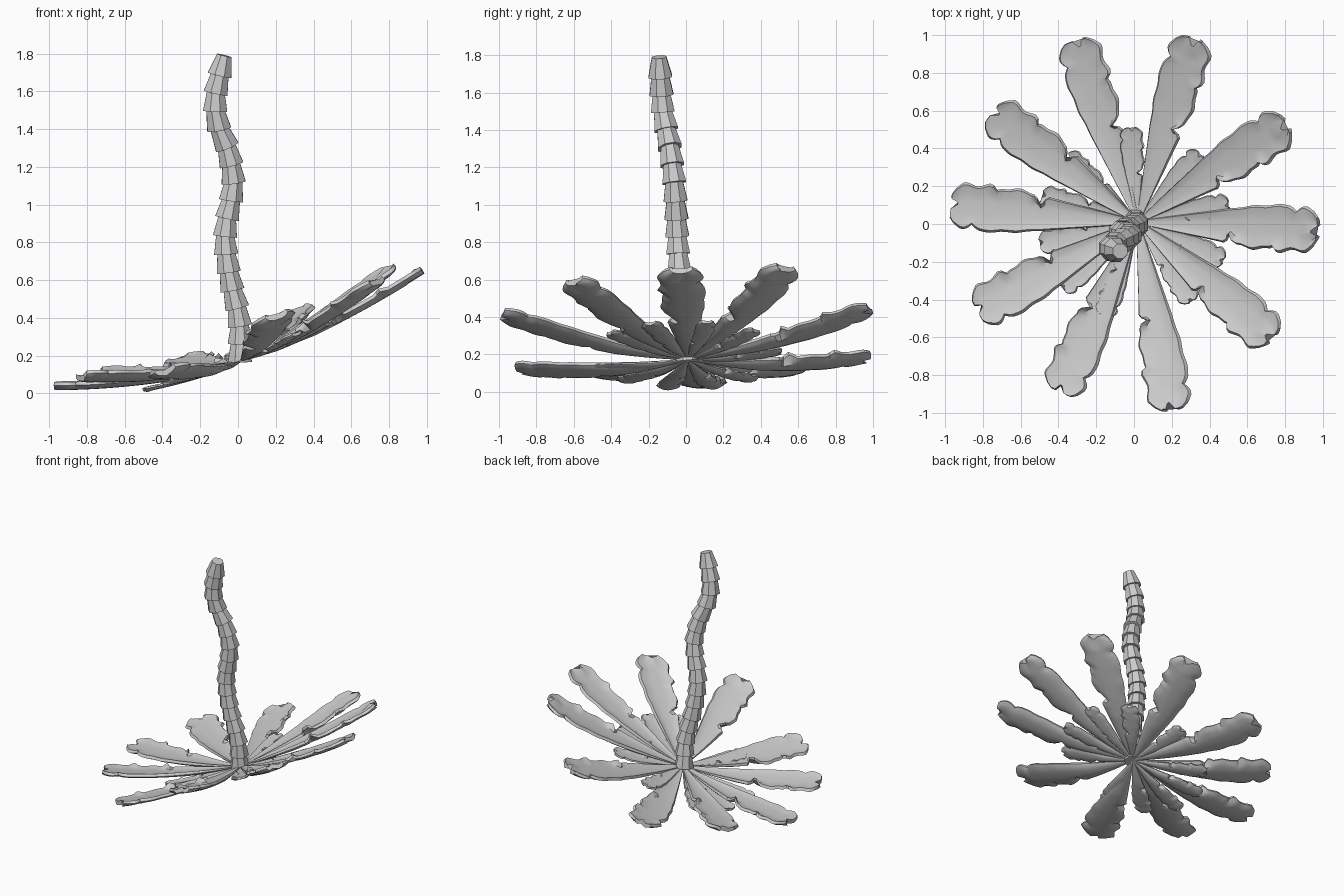
import bpy, bmesh, math
from mathutils import Vector

cube = bpy.data.objects.get("Cube")
if cube:
    bpy.data.objects.remove(cube, do_unlink=True)

grey = bpy.data.materials.new("soft_grey")
grey.use_nodes = True
grey.diffuse_color = (0.6, 0.6, 0.6, 1)
grey.node_tree.nodes["Principled BSDF"].inputs["Base Color"].default_value = (0.6, 0.6, 0.6, 1)

HUB = Vector((0.02, 0.01, 0.175))
TILT = 0.31          # slope of the whole crown towards +x


def interp(table, t):
    for (a, va), (b, vb) in zip(table, table[1:]):
        if t <= b:
            return va + (vb - va) * (t - a) / (b - a)
    return table[-1][1]


def peak(t, centre, reach):
    return max(0, 1 - abs(t - centre) / reach)


def add_object(name, bm, smooth):
    bmesh.ops.recalc_face_normals(bm, faces=bm.faces)
    mesh = bpy.data.meshes.new(name)
    bm.to_mesh(mesh)
    bm.free()
    obj = bpy.data.objects.new(name, mesh)
    mesh.materials.append(grey)
    bpy.context.collection.objects.link(obj)
    if smooth:
        bpy.ops.object.select_all(action='DESELECT')
        obj.select_set(True)
        bpy.context.view_layer.objects.active = obj
        bpy.ops.object.shade_smooth_by_angle(angle=math.radians(35))
    return obj


def skin(bm, rings):
    # join closed rings into a capped tube
    for a, b in zip(rings, rings[1:]):
        for i in range(len(a)):
            j = (i + 1) % len(a)
            bm.faces.new((a[i], a[j], b[j], b[i]))
    bm.faces.new(rings[0])
    bm.faces.new(rings[-1])


# Leaf outline and cross-section (side position, height)
WIDTH = [(0, 0.008), (0.2, 0.042), (0.4, 0.075), (0.55, 0.1), (0.7, 0.12),
         (0.85, 0.125), (0.94, 0.115), (0.98, 0.095), (1, 0.07)]
SECTION = [(-1, -0.006), (-0.9, 0.012), (-0.6, 0.003), (-0.3, 0), (-0.1, 0), (0.3, 0),
           (0.6, 0.003), (0.9, 0.012), (1, -0.006), (0.8, -0.02), (0.4, -0.03),
           (-0.1, -0.033), (-0.3, -0.032), (-0.6, -0.027), (-0.8, -0.02)]
STEPS = 50


def leaf(name, tip, scale, rise):
    span = tip - HUB
    length = Vector((span.x, span.y)).length
    along = Vector((span.x / length, span.y / length, 0))
    side = Vector((-along.y, along.x, -along.y * TILT)).normalized()
    bm = bmesh.new()
    rings = []
    for k in range(STEPS + 1):
        t = k / STEPS
        slope = (span.z - rise + 2 * rise * t) / length
        up = (along + Vector((0, 0, slope))).cross(side).normalized()
        if up.z < 0:
            up = -up
        base = interp(WIDTH, t) * scale
        # one edge is scalloped and torn, the other nearly smooth
        wave = 0.012 * math.sin(t * 42) * min(1, max(0, t * 4 - 1.8))
        tear = 0.05 * peak(t, 0.52, 0.03) + 0.025 * peak(t, 0.76, 0.03)
        horn = 0.03 * peak(t, 0.54, 0.04) + 0.015 * peak(t, 0.78, 0.04)
        torn = base + (wave - tear) * scale
        plain = base + 0.4 * scale * wave - 0.025 * scale * peak(t, 0.88, 0.03)
        thick = scale * min(1, 0.15 + t * 2.2)
        ring = []
        for u, h in SECTION:
            bite = 0.06 * peak(u, -0.2, 0.25) * max(0, t * 10 - 9)
            p = HUB + along * length * (t - bite)
            p.z += (span.z - rise) * t + rise * t * t
            p += side * u * (plain if u > 0 else torn)
            lift = horn * scale if u < -0.7 else 0
            ring.append(bm.verts.new(p + up * (h * thick + lift)))
        rings.append(ring)
    skin(bm, rings)
    add_object(name, bm, True)


# Ten long leaves
TIPS = [(0.97, -0.03, 0.66), (0.80, 0.53, 0.67), (0.31, 0.98, 0.45), (-0.31, 0.97, 0.19),
        (-0.75, 0.59, 0.12), (-0.97, 0.10, 0.05), (-0.83, -0.46, 0.10), (-0.39, -0.89, 0.13),
        (0.2, -0.98, 0.42), (0.73, -0.6, 0.60)]
for i, tip in enumerate(TIPS):
    leaf(f"long_leaf_{i + 1}", Vector(tip), 1, 0.12)

# Ten short leaves tucked between and beneath
for i, angle in enumerate((92, 47, 12, -22, -53, 135, 163, 192, 222, 252)):
    a = math.radians(angle)
    x, y = 0.51 * math.cos(a), 0.51 * math.sin(a)
    droop = 0.03 if angle > 130 else -0.015
    leaf(f"short_leaf_{i + 1}", Vector((x, y, 0.21 + TILT * x - droop)), 0.52, 0.05)

# Trunk: overlapping flared segments along a swaying path
SWAY_X = [(0.17, 0.01), (0.4, 0.01), (0.55, -0.03), (0.7, -0.06), (0.85, -0.07), (0.95, -0.055),
          (1.05, -0.03), (1.15, -0.02), (1.3, -0.055), (1.4, -0.1), (1.5, -0.122),
          (1.6, -0.118), (1.8, -0.07)]
SWAY_Y = [(0.17, 0.01), (0.7, -0.04), (1.1, -0.06), (1.3, -0.085), (1.5, -0.125), (1.8, -0.145)]


def trunk_point(z):
    return Vector((interp(SWAY_X, z), interp(SWAY_Y, z), z))


COUNT, SIDES, LOW, HIGH = 17, 8, 0.18, 1.79
step = (HIGH - LOW) / COUNT
for i in range(COUNT):
    z = LOW + i * step
    low, high = trunk_point(z - 0.01), trunk_point(z + step)
    axis = (high - low).normalized()
    across = Vector((0, 1, 0)).cross(axis).normalized()
    other = axis.cross(across)
    last = i == COUNT - 1
    bm = bmesh.new()
    rings = []
    for centre, radius in ((low, 0.069), (high, 0.042 if last else 0.05)):
        ring = []
        for k in range(SIDES):
            a = math.tau * (k + 0.5) / SIDES
            ring.append(bm.verts.new(centre + (across * math.cos(a) + other * math.sin(a)) * radius))
        rings.append(ring)
    skin(bm, rings)
    add_object(f"trunk_segment_{i + 1}", bm, False)
